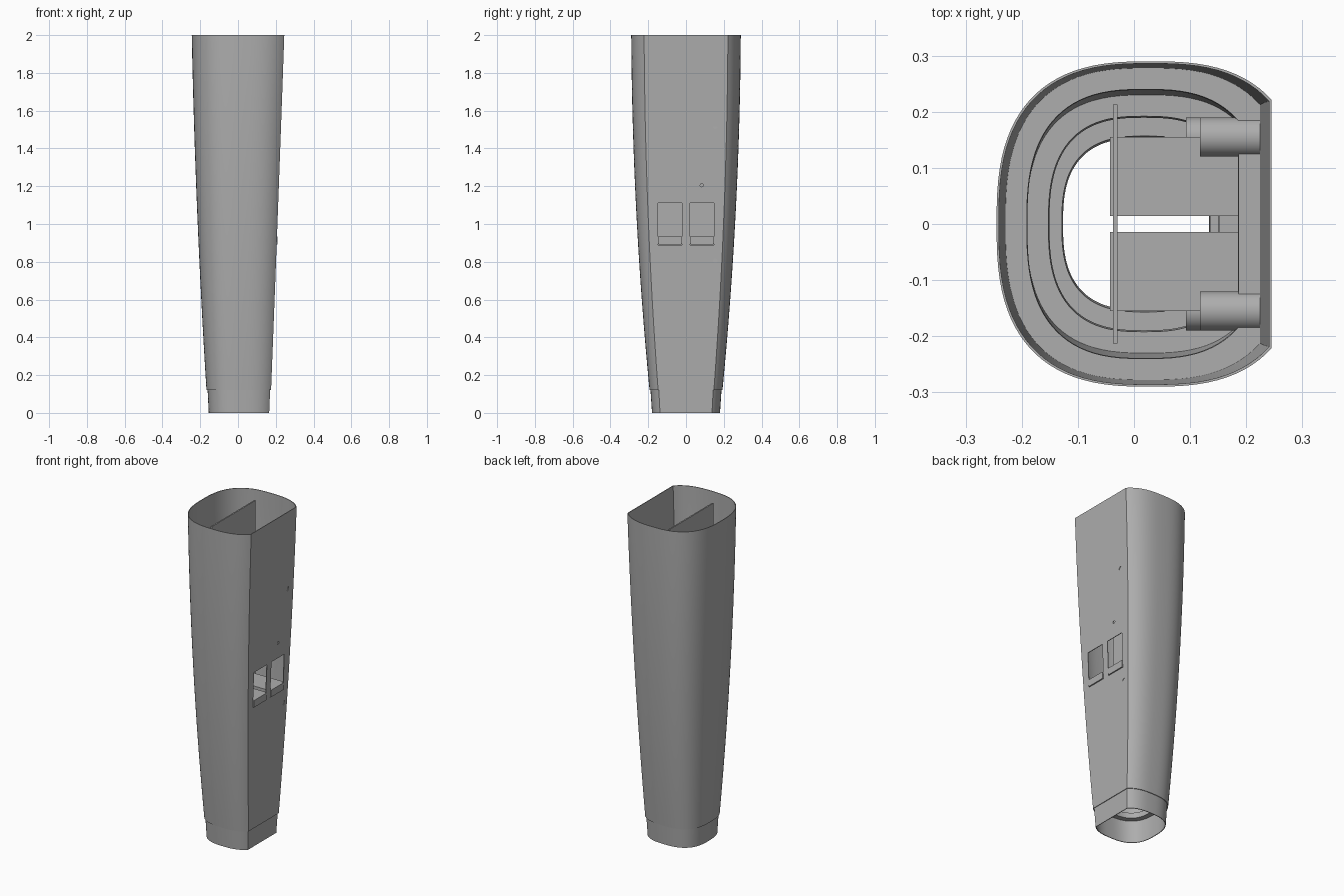
import bpy
import bmesh
from math import sin, cos, acos, copysign, radians, pi

if "Cube" in bpy.data.objects:
    bpy.data.objects.remove(bpy.data.objects["Cube"])

grey = bpy.data.materials.new("mid grey")
grey.use_nodes = True
grey.diffuse_color = (0.42, 0.42, 0.42, 1)
grey.node_tree.nodes["Principled BSDF"].inputs["Base Color"].default_value = (0.42, 0.42, 0.42, 1)

SEGMENTS = 72
POWER = 2.7      # squareness of the rounded side
FOOT = 0.12      # where the housing meets the foot collar


def housing_size(z):
    """Left reach, right reach and half depth of the tapered housing."""
    s = (z - FOOT) / (2 - FOOT)
    bulge = 4 * s * (1 - s)
    return (0.167 + 0.078 * s + 0.010 * bulge,
            0.175 + 0.070 * s + 0.001 * bulge,
            0.193 + 0.097 * s + 0.0215 * bulge)


def collar_size(z):
    s = z / FOOT
    return 0.155 + 0.006 * s, 0.165 + 0.005 * s, 0.180 + 0.008 * s


def outline(size, z, inset):
    """Rounded D shape: a squared oval cut by a flat face on +x."""
    left, right, half = (v - inset for v in size(z))
    a = 0.561 * (left + right)
    centre = a - left
    start = acos(((right - centre) / a) ** (POWER / 2))
    points = []
    for i in range(SEGMENTS):
        t = start + (2 * pi - 2 * start) * i / (SEGMENTS - 1)
        c, s = cos(t), sin(t)
        points.append((centre + a * copysign(abs(c) ** (2 / POWER), c),
                       half * copysign(abs(s) ** (2 / POWER), s), z))
    return points


def finish(bm, name, angle=30):
    bmesh.ops.recalc_face_normals(bm, faces=bm.faces)
    mesh = bpy.data.meshes.new(name)
    bm.to_mesh(mesh)
    bm.free()
    mesh.materials.append(grey)
    obj = bpy.data.objects.new(name, mesh)
    bpy.context.collection.objects.link(obj)
    bpy.ops.object.select_all(action="DESELECT")
    obj.select_set(True)
    bpy.context.view_layer.objects.active = obj
    bpy.ops.object.shade_smooth_by_angle(angle=radians(angle))
    return obj


def d_tube(name, size, low, high, outer, inner, steps):
    """Closed ring of D sections, up the outside and down the inside."""
    heights = [low + (high - low) * i / steps for i in range(steps + 1)]
    sections = [(z, outer) for z in heights] + [(z, inner) for z in reversed(heights)]
    bm = bmesh.new()
    loops = [[bm.verts.new(p) for p in outline(size, z, inset)] for z, inset in sections]
    for k, loop in enumerate(loops):
        following = loops[(k + 1) % len(loops)]
        for i in range(SEGMENTS):
            j = (i + 1) % SEGMENTS
            bm.faces.new((loop[i], loop[j], following[j], following[i]))
    return finish(bm, name)


def box(name, x, y, z):
    bm = bmesh.new()
    bmesh.ops.create_cube(bm, size=1)
    for v in bm.verts:
        for axis, (low, high) in enumerate((x, y, z)):
            v.co[axis] = low if v.co[axis] < 0 else high
    return finish(bm, name)


def rod(name, x, y, z, radius):
    """Cylinder lying along x."""
    bm = bmesh.new()
    bmesh.ops.create_cone(bm, cap_ends=True, segments=32, radius1=radius,
                          radius2=radius, depth=x[1] - x[0])
    for v in bm.verts:
        v.co = ((x[0] + x[1]) / 2 + v.co.z, y + v.co.x, z + v.co.y)
    return finish(bm, name)


def span(side, near, far):
    return tuple(sorted((side * near, side * far)))


def cut(target, cutter):
    mod = target.modifiers.new("cut", "BOOLEAN")
    mod.operation = "DIFFERENCE"
    mod.solver = "EXACT"
    mod.object = cutter
    bpy.context.view_layer.objects.active = target
    bpy.ops.object.modifier_apply(modifier=mod.name)
    bpy.data.objects.remove(cutter)


# Tapered outer housing and the slightly narrower foot collar
housing = d_tube("housing", housing_size, FOOT, 2, 0, 0.004, 16)
d_tube("foot_collar", collar_size, 0, 0.15, 0, 0.004, 2)

# Inner stiffening ribs
for label, top in (("upper", 1.533), ("middle", 0.6), ("lower", 0.18)):
    d_tube(label + "_rib", housing_size, top - 0.036, top, 0.003, 0.042, 1)

# Upright divider inside the housing
box("divider", (-0.037, -0.029), (-0.213, 0.213), (0.6, 1.97))

for side, label in ((-1, "right"), (1, "left")):
    # Window with its tray
    cut(housing, box("window_cutter", (0.15, 0.3), span(side, 0.022, 0.147), (0.89, 1.11)))
    box(label + "_tray", (-0.043, 0.2), span(side, 0.014, 0.155), (0.895, 0.935))
    box(label + "_tray_lip", (0.19, 0.21), span(side, 0.024, 0.145), (0.892, 0.935))
    # Screw holes with bosses behind them
    for height, level, back in ((1.515, "upper", 0.118), (0.805, "lower", 0.093)):
        wall = housing_size(height)[1]
        cut(housing, rod("hole_cutter", (0.15, 0.3), side * 0.155, height, 0.013))
        rod(f"{level}_{label}_boss", (back, wall - 0.003), side * 0.155, height, 0.035)
    # Small indicator hole
    cut(housing, rod("hole_cutter", (0.15, 0.3), side * 0.083, 1.205, 0.008))

# Refresh edge sharpness after cutting
bpy.ops.object.select_all(action="DESELECT")
housing.select_set(True)
bpy.context.view_layer.objects.active = housing
bpy.ops.object.shade_smooth_by_angle(angle=radians(30))
